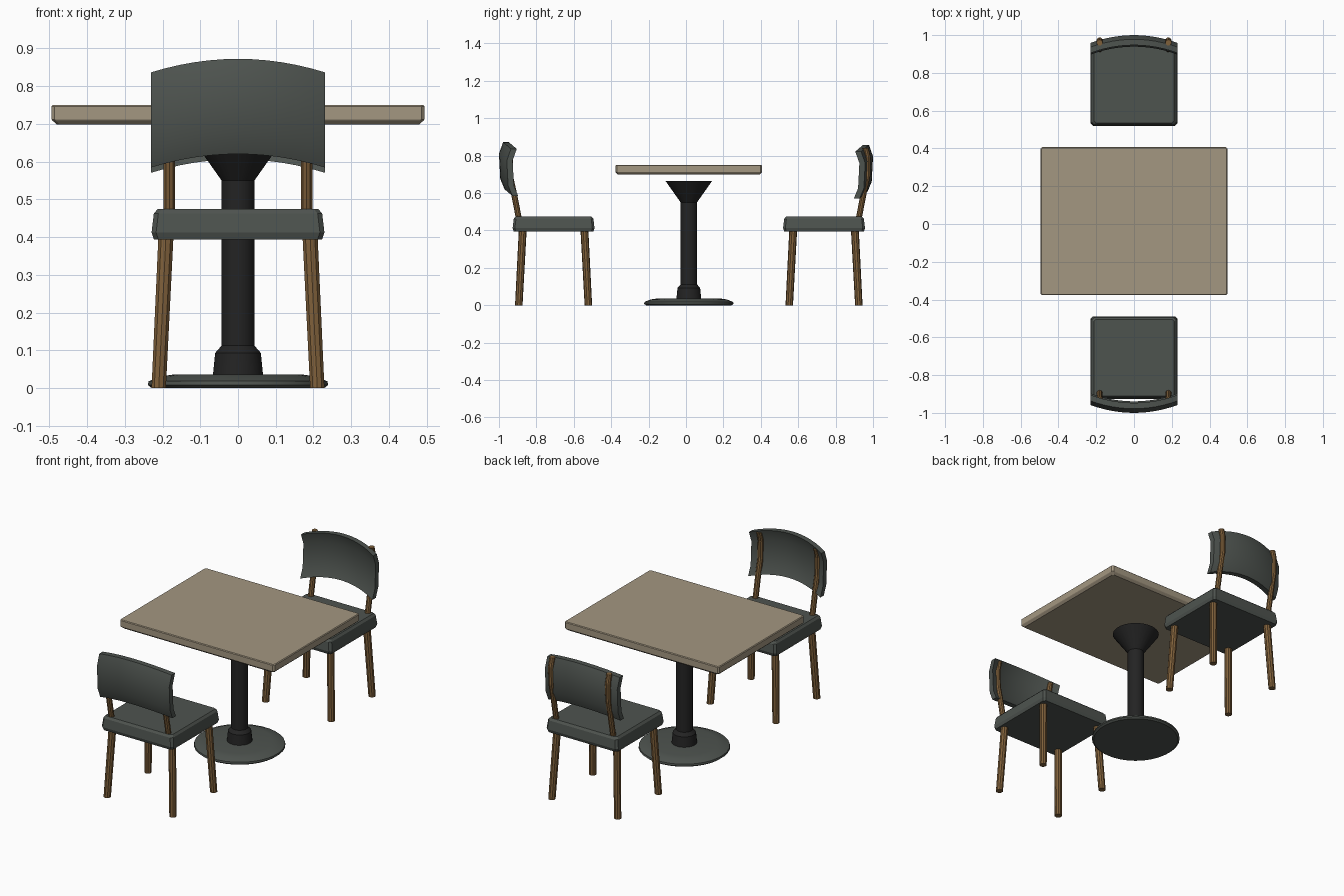
import bpy, bmesh, math

cube = bpy.data.objects.get("Cube")
if cube:
    bpy.data.objects.remove(cube)

CENTRE_Y = 0.015


def material(name, rgb):
    m = bpy.data.materials.new(name)
    m.use_nodes = True
    m.diffuse_color = (*rgb, 1)
    m.node_tree.nodes["Principled BSDF"].inputs["Base Color"].default_value = (*rgb, 1)
    return m


tan = material("tan_tabletop", (0.37, 0.31, 0.22))
grey = material("green_grey", (0.076, 0.087, 0.078))
wood = material("brown_wood", (0.21, 0.115, 0.042))
black = material("black_metal", (0.017, 0.017, 0.017))


def loft(name, rings, mat, smooth=False):
    """Skin a stack of equal-sized vertex rings and cap both ends."""
    bm = bmesh.new()
    rows = [[bm.verts.new(p) for p in ring] for ring in rings]
    n = len(rows[0])
    for a, b in zip(rows, rows[1:]):
        for i in range(n):
            j = (i + 1) % n
            bm.faces.new((a[i], a[j], b[j], b[i]))
    bm.faces.new(rows[0])
    bm.faces.new(rows[-1])
    bmesh.ops.recalc_face_normals(bm, faces=bm.faces)
    mesh = bpy.data.meshes.new(name)
    bm.to_mesh(mesh)
    bm.free()
    mesh.materials.append(mat)
    obj = bpy.data.objects.new(name, mesh)
    bpy.context.collection.objects.link(obj)
    if smooth:
        bpy.ops.object.select_all(action="DESELECT")
        obj.select_set(True)
        bpy.context.view_layer.objects.active = obj
        bpy.ops.object.shade_smooth_by_angle(angle=math.radians(25))
    return obj


def circle(x, y, z, r, sides):
    steps = [2 * math.pi * (i + 0.5) / sides for i in range(sides)]
    return [(x + r * math.cos(a), y + r * math.sin(a), z) for a in steps]


def slab_ring(y, z, hx, hy, c):
    """Rectangle with chamfered corners."""
    pts = [(hx, hy - c), (hx - c, hy), (c - hx, hy), (-hx, hy - c),
           (-hx, c - hy), (c - hx, -hy), (hx - c, -hy), (hx, c - hy)]
    return [(px, y + py, z) for px, py in pts]


def slab(name, y, hx, hy, c, levels, mat):
    """Cushion or board from (height, inset) levels."""
    loft(name, [slab_ring(y, z, hx - i, hy - i, c) for z, i in levels], mat)


def turned(name, profile, sides, mat):
    loft(name, [circle(0, CENTRE_Y, z, r, sides) for r, z in profile], mat, True)


# Table
slab("tabletop", CENTRE_Y, 0.494, 0.392, 0.008,
     [(0.698, 0.014), (0.709, 0.002), (0.712, 0), (0.746, 0), (0.75, 0.004)], tan)
turned("table_base", [(0.23, 0), (0.24, 0.008), (0.238, 0.018), (0.205, 0.031), (0.17, 0.036)], 32, grey)
turned("table_column", [(0.067, 0.034), (0.061, 0.093), (0.044, 0.112), (0.044, 0.55), (0.126, 0.665)], 24, black)


def chair(label, cy, out, shift, lift):
    """Chair centred on cy; out is the y direction of its back."""
    slab(label + "_seat", cy, 0.229, 0.219, 0.012,
         [(0.394, 0.006), (0.412, 0), (0.462, 0.006), (0.474, 0.016)], grey)

    for sx, side in ((1, "left"), (-1, "right")):
        # Splayed legs
        for sd, place in ((-1, "front"), (1, "rear")):
            rings = [circle(sx * x, cy + out * sd * d, z, r, 10)
                     for x, d, z, r in ((0.21, 0.186, 0, 0.02), (0.191, 0.165, 0.4, 0.021))]
            loft(f"{label}_{place}_{side}_leg", rings, wood)
        # Bent posts that carry the backrest
        path = ((0.183, 0.45), (0.212, 0.6), (0.232, 0.69), (0.234, 0.79), (0.222, 0.84))
        loft(f"{label}_{side}_back_post",
             [circle(sx * 0.182, cy + out * d, z, 0.016, 10) for d, z in path], wood)

    # Backrest: a cupped cross-section swept across an arch
    section = [(0.262, 0.62), (0.285, 0.675), (0.292, 0.81), (0.27, 0.872)]
    loop = section + [(d - 0.031, z) for d, z in reversed(section)]
    rings = []
    for i in range(13):
        t = i / 6 - 1
        rings.append([(0.231 * t, cy + out * (d + shift - 0.042 * t * t), z + lift - 0.036 * t * t)
                      for d, z in loop])
    loft(label + "_backrest", rings, grey, True)


chair("front_chair", CENTRE_Y - 0.723, -1, 0, 0)
chair("rear_chair", CENTRE_Y + 0.723, 1, -0.03, -0.014)
